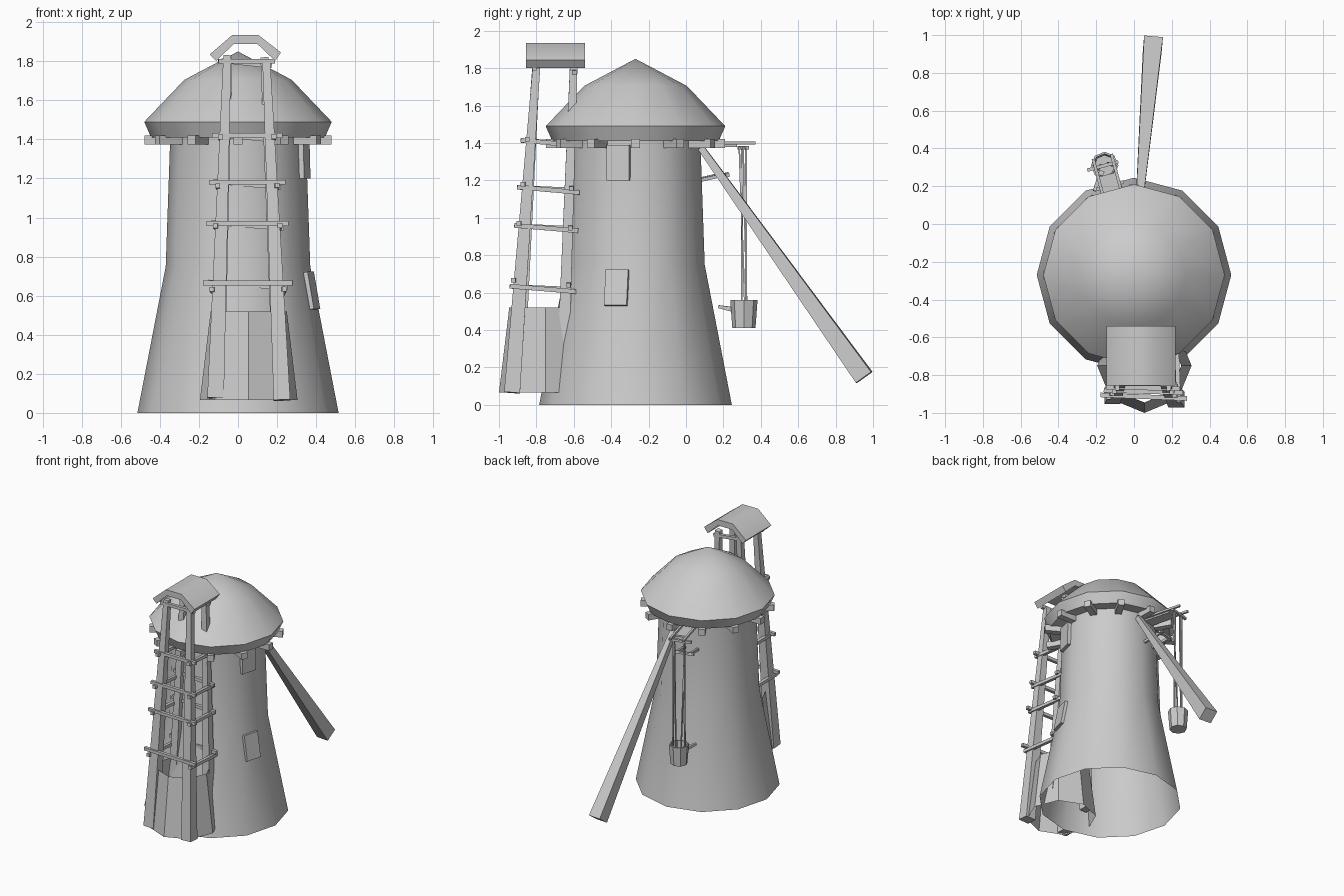
import bpy, bmesh
from math import sin, cos, pi, radians
from mathutils import Vector as V

if "Cube" in bpy.data.objects:
    bpy.data.objects.remove(bpy.data.objects["Cube"])

CX, CY = 0.0, -0.27          # tower axis


def finish(name, bm, smooth=None):
    bmesh.ops.recalc_face_normals(bm, faces=bm.faces)
    me = bpy.data.meshes.new(name)
    bm.to_mesh(me)
    bm.free()
    if smooth:
        me.shade_smooth()
        me.set_sharp_from_angle(angle=radians(smooth))
    ob = bpy.data.objects.new(name, me)
    bpy.context.collection.objects.link(ob)
    return ob


def lathe(name, profile, sides, cx, cy, smooth=40):
    """Revolve (radius, z) points; radius 0 makes a pole."""
    bm = bmesh.new()
    rings = []
    for r, z in profile:
        n = sides if r > 0 else 1
        rings.append([bm.verts.new((cx + r * cos(2 * pi * i / sides),
                                    cy + r * sin(2 * pi * i / sides), z)) for i in range(n)])
    for a, b in zip(rings, rings[1:]):
        for i in range(sides):
            j = (i + 1) % sides
            f = [a[i % len(a)], a[j % len(a)], b[j % len(b)], b[i % len(b)]]
            bm.faces.new(list(dict.fromkeys(f)))
    return finish(name, bm, smooth)


def beam(name, p0, p1, w0, w1=None, depth=None, ref=None):
    """Four-sided, optionally tapered beam between two points."""
    p0, p1 = V(p0), V(p1)
    w1 = w1 or w0
    d = (p1 - p0).normalized()
    ref = V(ref) if ref else (V((0, 1, 0)) if abs(d.z) > 0.9 else V((0, 0, 1)))
    u = ref.cross(d).normalized()
    v = d.cross(u)
    bm = bmesh.new()
    ends = []
    for p, w in ((p0, w0), (p1, w1)):
        h = depth or w
        ends.append([bm.verts.new(p + u * a * w / 2 + v * b * h / 2)
                     for a, b in ((-1, -1), (1, -1), (1, 1), (-1, 1))])
    bm.faces.new(ends[0][::-1])
    bm.faces.new(ends[1])
    for i in range(4):
        j = (i + 1) % 4
        bm.faces.new((ends[0][i], ends[0][j], ends[1][j], ends[1][i]))
    return finish(name, bm)


def polar(deg, r, z, t=0):
    """Point at radius r from the tower axis, shifted t sideways."""
    a = radians(deg)
    return V((CX + r * cos(a) - t * sin(a), CY + r * sin(a) + t * cos(a), z))


# Main tower (open tube) and domed roof
lathe("tower_wall", [(.515, 0), (.37, .75), (.348, 1.38), (.348, 1.43)], 12, CX, CY)
lathe("roof", [(.34, 1.42), (.445, 1.41), (.48, 1.49), (.275, 1.705), (0, 1.85)], 12, CX, CY)

# Rafter ends under the roof
for i in range(12):
    beam(f"rafter_{i}", polar(i * 30, .3, 1.397), polar(i * 30, .478, 1.397), .048)

# Two windows on one wall face
R = polar(-15, 1, 0) - V((CX, CY, 0))
beam("upper_window", polar(-15, .35, 1.2), polar(-15, .345, 1.39), .125, depth=.035, ref=R)
beam("lower_window", polar(-15, .402, .53), polar(-15, .368, .72), .125, depth=.035, ref=R)

# Long tail pole at the back
beam("tail_pole", (.025, .08, 1.375), (.1, .953, .147), .035, .1)

# Hoist: two arms, braces, axle, ropes and bucket on the 105 degree face
for s in (-1, 1):
    t = s * .05
    beam(f"hoist_arm_{s}", polar(105, .3, 1.4, t), polar(105, .65, 1.4, t), .016)
    beam(f"hoist_brace_{s}", polar(105, .34, 1.2, t), polar(105, .5, 1.235, t), .018)
    beam(f"rope_{s}", polar(105, .6, 1.38, s * .04), polar(105, .6, .54, s * .045), .01)
    beam(f"rope_inner_{s}", polar(105, .585, 1.38, s * .04), polar(105, .61, .54, s * .02), .008)
beam("hoist_plank", polar(105, .34, 1.385), polar(105, .55, 1.385), .09, depth=.012)
beam("hoist_crossbar", polar(105, .49, 1.228, -.075), polar(105, .49, 1.228, .075), .018)
beam("hoist_axle", polar(105, .6, 1.375, -.075), polar(105, .6, 1.375, .095), .018)
bx, by = polar(105, .6, 0)[:2]
lathe("bucket", [(0, .41), (.062, .41), (.073, .56), (.062, .56), (.055, .44), (0, .44)], 8, bx, by)
beam("bucket_handle", (-.17, .28, .505), (-.21, .175, .525), .028, .016)

# Open tapered base of the scaffold
lathe("scaffold_base", [(.25, .065), (.195, .52)], 8, .055, -.75)

# Four tapering scaffold legs: (bottom, top)
legs = {
    "front_left": ((-.115, -.91, .075), (-.055, -.8, 1.83)),
    "front_right": ((.225, -.93, .065), (.145, -.8, 1.8)),
    "back_left": ((-.1, -.66, .15), (-.05, -.6, 1.83)),
    "back_right": ((.21, -.66, .15), (.135, -.6, 1.82)),
}
for n, (a, b) in legs.items():
    beam(f"{n}_leg", a, b, .085 if "front" in n else .065, .04)


def leg_at(n, z):
    a, b = map(V, legs[n])
    return a.lerp(b, (z - a.z) / (b.z - a.z))


# Rails around the legs at each level
def rail(name, n0, n1, z0, z1, off, over):
    a, b = leg_at(n0, z0) + V(off), leg_at(n1, z1) + V(off)
    d = (b - a).normalized() * over
    beam(name, a - d, b + d, .024)


for k, (z, zs) in enumerate(((.665, .62), (.97, .945), (1.18, 1.15), (1.42, 1.4), (1.8, 1.815))):
    g = .05 - .022 * z
    over = .1 - .025 * z if k < 4 else .045
    rail(f"front_rail_{k}", "front_left", "front_right", z, z, (0, -g, 0), over)
    rail(f"back_rail_{k}", "back_left", "back_right", z, z - .02, (0, g * .4, 0), over * .8)
    if k < 4:
        rail(f"left_rail_{k}", "front_left", "back_left", zs + .01, zs, (-g, 0, 0), .055)
        rail(f"right_rail_{k}", "front_right", "back_right", zs + .01, zs - .01, (g, 0, 0), .055)

# Bent canopy on top of the scaffold
outer = [(-.145, 1.835), (-.03, 1.934), (.105, 1.934), (.22, 1.845)]
inner = [(.19, 1.802), (.1, 1.888), (-.022, 1.888), (-.112, 1.802)]
bm = bmesh.new()
fr, bk = [[bm.verts.new((x, y, z)) for x, z in outer + inner] for y in (-.855, -.54)]
for i in range(8):
    j = (i + 1) % 8
    bm.faces.new((fr[i], fr[j], bk[j], bk[i]))
for r in (fr, bk):
    for i in range(3):
        bm.faces.new((r[i], r[i + 1], r[6 - i], r[7 - i]))
finish("scaffold_canopy", bm, 50)
